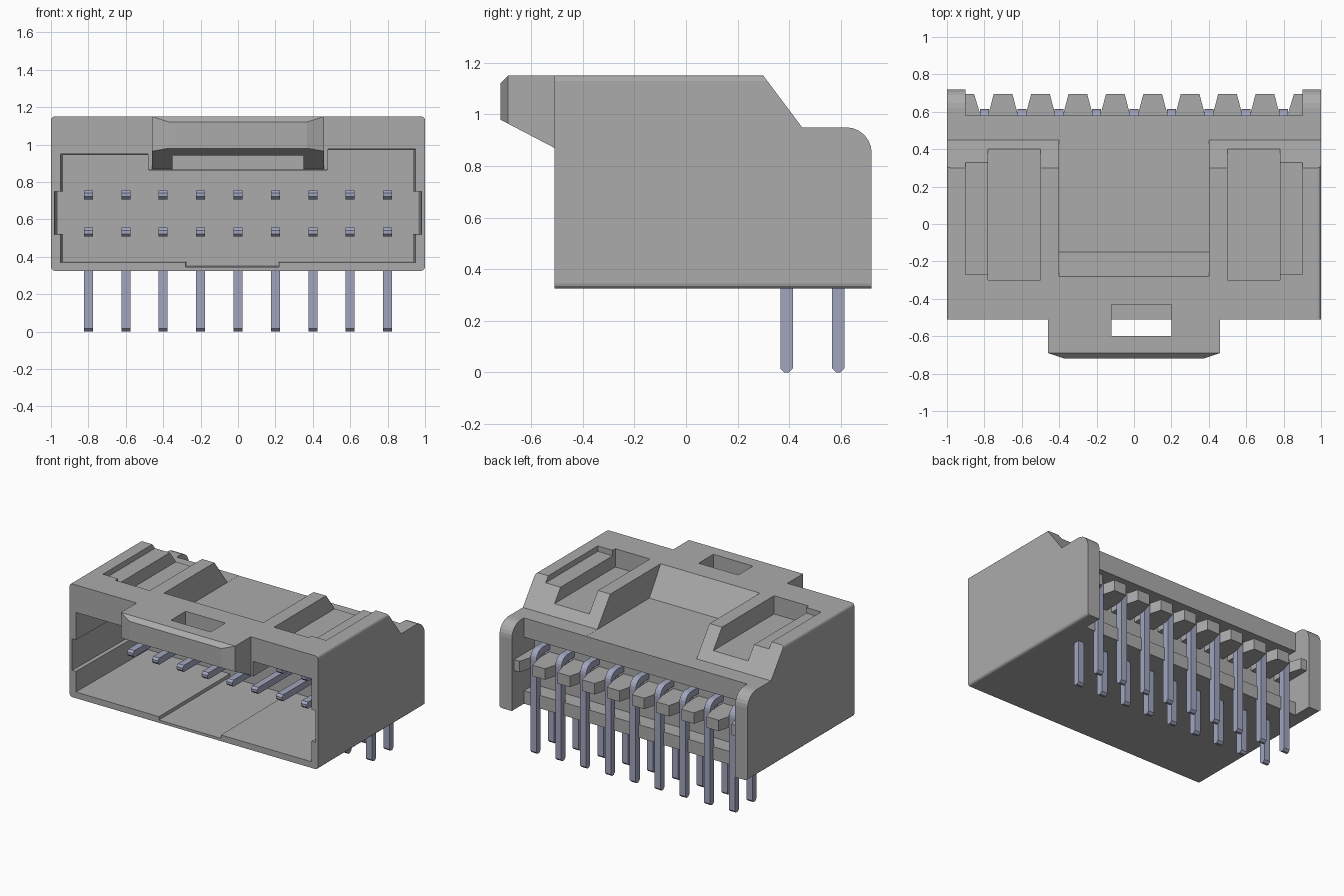
import bpy, bmesh, math
from mathutils import Vector

if "Cube" in bpy.data.objects:
    bpy.data.objects.remove(bpy.data.objects["Cube"], do_unlink=True)


def material(name, rgb):
    m = bpy.data.materials.new(name)
    m.use_nodes = True
    m.diffuse_color = (*rgb, 1)
    m.node_tree.nodes["Principled BSDF"].inputs["Base Color"].default_value = (*rgb, 1)
    return m


GREY = material("housing grey", (0.41, 0.41, 0.41))
METAL = material("pin metal", (0.36, 0.38, 0.52))


def prism(name, points, start, end, axis, mat=GREY, taper=None):
    """Extrude a 2D outline along an axis; taper = (scale, centre) of the far end."""
    place = {"x": lambda a, b, t: (t, a, b),
             "y": lambda a, b, t: (a, t, b),
             "z": lambda a, b, t: (a, b, t)}[axis]
    far = points
    if taper:
        s, (cx, cy) = taper
        far = [(cx + (a - cx) * s, cy + (b - cy) * s) for a, b in points]
    bm = bmesh.new()
    lo = [bm.verts.new(place(a, b, start)) for a, b in points]
    hi = [bm.verts.new(place(a, b, end)) for a, b in far]
    bm.faces.new(lo)
    bm.faces.new(hi[::-1])
    for i in range(len(lo)):
        j = (i + 1) % len(lo)
        bm.faces.new((lo[j], lo[i], hi[i], hi[j]))
    bmesh.ops.recalc_face_normals(bm, faces=bm.faces)
    me = bpy.data.meshes.new(name)
    bm.to_mesh(me)
    bm.free()
    me.materials.append(mat)
    ob = bpy.data.objects.new(name, me)
    bpy.context.collection.objects.link(ob)
    return ob


def box(name, x, y, z):
    return prism(name, [(y[0], z[0]), (y[1], z[0]), (y[1], z[1]), (y[0], z[1])], x[0], x[1], "x")


def boolean(target, tool, operation="DIFFERENCE"):
    bpy.context.view_layer.objects.active = target
    mod = target.modifiers.new("cut", "BOOLEAN")
    mod.operation = operation
    mod.solver = "EXACT"
    mod.object = tool
    bpy.ops.object.modifier_apply(modifier=mod.name)
    bpy.data.objects.remove(tool, do_unlink=True)


def arc(cy, cz, r, a0, a1, n):
    angles = [math.radians(a0 + (a1 - a0) * i / n) for i in range(n + 1)]
    return [(cy + r * math.cos(a), cz + r * math.sin(a)) for a in angles]


# Housing: side outline with sloped top and rounded rear cheek
outline = [(-0.51, 0.325), (0.72, 0.325)] + arc(0.62, 0.85, 0.1, 0, 90, 6)
outline += [(0.45, 0.95), (0.3, 1.15), (-0.51, 1.15)]
housing = prism("housing", outline, -1, 1, "x")

# Soft long edges on both sides
bm = bmesh.new()
bm.from_mesh(housing.data)
long_edges = []
for e in bm.edges:
    a, b = e.verts
    level = abs(a.co.z - b.co.z) < 0.001 and abs(a.co.x - b.co.x) < 0.001
    if level and (a.co.z > 1.1 or a.co.z < 0.4):
        long_edges.append(e)
bmesh.ops.bevel(bm, geom=long_edges, offset=0.02, segments=3, profile=0.5, affect="EDGES")
bm.to_mesh(housing.data)
bm.free()

# Latch tongue above the mouth, bevelled at the front
tongue = prism("tongue", [(-0.45, 0.87), (-0.51, 0.87), (-0.69, 0.964), (-0.69, 1.15), (-0.45, 1.15)],
               -0.46, 0.46, "x")
boolean(housing, tongue, "UNION")
nose = prism("nose", [(-0.46, 0.964), (0.46, 0.964), (0.46, 1.15), (-0.46, 1.15)], -0.69, -0.72, "y")
for v in nose.data.vertices:
    if v.co.y < -0.7:
        v.co.x = math.copysign(0.37, v.co.x)
        v.co.z = 1.12 if v.co.z > 1 else 0.98
boolean(housing, nose, "UNION")

# Mating cavity: keyed outline with side slots and a floor groove, slightly drafted
cavity = [(-0.95, 0.37), (-0.28, 0.37), (-0.28, 0.345), (0.22, 0.345), (0.22, 0.37), (0.95, 0.37),
          (0.95, 0.52), (0.98, 0.52), (0.98, 0.75), (0.95, 0.75), (0.95, 0.975), (0.48, 0.975),
          (0.48, 0.865), (-0.48, 0.865), (-0.48, 0.95), (-0.95, 0.95), (-0.95, 0.75), (-0.98, 0.75),
          (-0.98, 0.52), (-0.95, 0.52)]
boolean(housing, prism("cavity", cavity, -0.515, 0.3, "y", taper=(0.985, (0, 0.62))))

# Latch relief below the tongue and the window through it
boolean(housing, box("relief", (-0.35, 0.35), (-0.65, -0.43), (0.8, 0.94)))
boolean(housing, box("window", (-0.12, 0.2), (-0.6, -0.431), (0.82, 1.3)))

# Wide ramped recess on the top
ramp = [(-0.345, 1.25), (-0.15, 0.949), (0.8, 0.949), (0.8, 1.25)]
boolean(housing, prism("ramp", ramp, -0.4, 0.4, "x"))

# Stepped pockets either side of the recess
for s in (-1, 1):
    boolean(housing, box("pocket", sorted((s * 0.5, s * 0.78)), (-0.3, 0.7), (1.017, 1.3)))
    boolean(housing, box("step", sorted((s * 0.77, s * 0.9)), (-0.27, 0.7), (1.11, 1.3)))

# Rear opening between the cheeks, then the deeper undercut for the pins
boolean(housing, box("rear", (-0.9, 0.9), (0.58, 0.9), (0.2, 1.3)))
boolean(housing, box("undercut", (-0.9, 0.9), (0.46, 0.7), (0.42, 0.81)))
bm = bmesh.new()
bm.from_mesh(housing.data)
for f in bm.faces:
    f.smooth = False
bm.to_mesh(housing.data)
bm.free()

# Comb teeth guiding the outer pins, with half teeth against the cheeks
for i in range(8):
    x = -0.7 + 0.2 * i
    prism(f"comb_tooth_{i + 1}", [(x - 0.08, 0.45), (x + 0.08, 0.45), (x + 0.08, 0.58), (x + 0.05, 0.695),
                                  (x - 0.05, 0.695), (x - 0.08, 0.58)], 0.61, 0.69, "z")
for side, s in (("left", 1), ("right", -1)):
    prism(f"{side}_half_tooth", [(s * 0.82, 0.45), (s * 0.91, 0.45), (s * 0.91, 0.695),
                                 (s * 0.855, 0.695), (s * 0.82, 0.58)], 0.61, 0.69, "z")


# Right-angle pins in two rows
def pin(name, x, y, top):
    t, c, r = 0.048, 0.015, 0.07
    back = y + t / 2
    pts = [(-0.1, top - c), (-0.1 + c, top)]
    pts += arc(back - r, top - r, r, 90, 0, 5)
    pts += [(back, c), (back - c, 0), (back - t + c, 0), (back - t, c)]
    pts += arc(back - r, top - r, r - t, 0, 90, 3)
    pts += [(-0.1 + c, top - t), (-0.1, top - t + c)]
    prism(name, pts, x - t / 2, x + t / 2, "x", METAL)


for i in range(9):
    x = -0.8 + 0.2 * i
    pin(f"upper_pin_{i + 1}", x, 0.59, 0.755)
    pin(f"lower_pin_{i + 1}", x, 0.39, 0.555)
